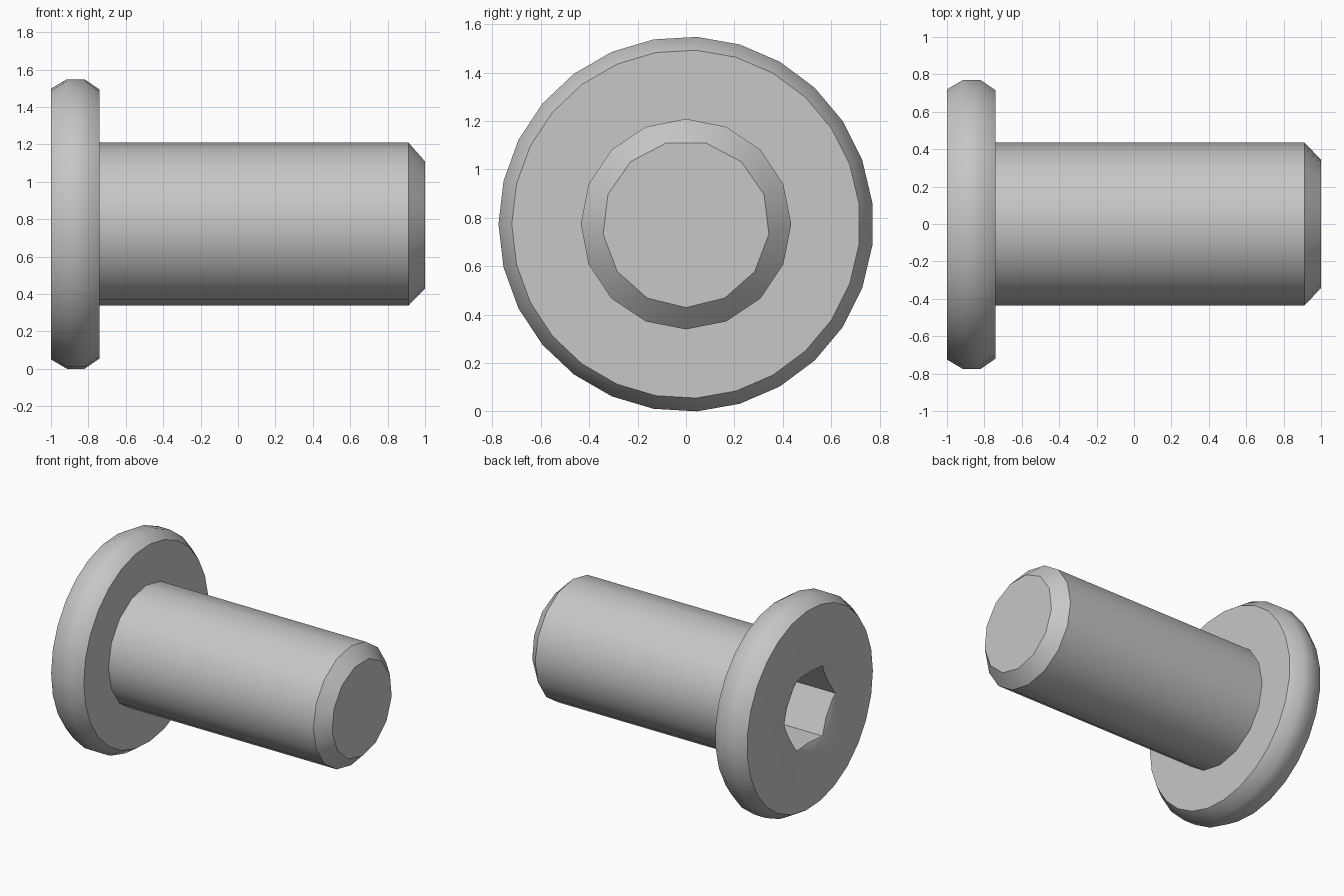
import bpy
import bmesh
from math import cos, sin, pi, radians

if "Cube" in bpy.data.objects:
    bpy.data.objects.remove(bpy.data.objects["Cube"], do_unlink=True)

AXIS_Z = 0.774

steel = bpy.data.materials.new("grey_steel")
steel.use_nodes = True
GREY = (0.57, 0.57, 0.57, 1.0)
steel.diffuse_color = GREY
steel.node_tree.nodes["Principled BSDF"].inputs["Base Color"].default_value = GREY


def turned_part(name, rings):
    """Convex solid around the x axis from rings of (x, radius, sides, start angle)."""
    bm = bmesh.new()
    for x, radius, sides, start in rings:
        for i in range(sides):
            a = start + 2 * pi * i / sides
            bm.verts.new((x, radius * cos(a), AXIS_Z + radius * sin(a)))
    bmesh.ops.convex_hull(bm, input=bm.verts[:])
    bmesh.ops.dissolve_limit(bm, angle_limit=radians(0.2),
                             verts=bm.verts[:], edges=bm.edges[:])
    bmesh.ops.recalc_face_normals(bm, faces=bm.faces[:])
    mesh = bpy.data.meshes.new(name)
    bm.to_mesh(mesh)
    bm.free()
    mesh.materials.append(steel)
    obj = bpy.data.objects.new(name, mesh)
    bpy.context.collection.objects.link(obj)
    return obj


def activate(obj):
    bpy.ops.object.select_all(action='DESELECT')
    obj.select_set(True)
    bpy.context.view_layer.objects.active = obj


def cut(obj, cutter):
    mod = obj.modifiers.new("cut", 'BOOLEAN')
    mod.operation = 'DIFFERENCE'
    mod.solver = 'EXACT'
    mod.object = cutter
    activate(obj)
    bpy.ops.object.modifier_apply(modifier=mod.name)


# Wide flat head with both rims chamfered
head = turned_part("head", [(x, r, 27, pi) for x, r in
                            ((-1, 0.725), (-0.915, 0.775), (-0.82, 0.775), (-0.74, 0.72))])

# Shank with a coarser chamfered tip
shank = turned_part("shank", [(-0.74, 0.435, 16, 0), (0.912, 0.435, 16, 0),
                              (1, 0.345, 13, -pi / 2)])

# Hexagonal key socket with a shallow countersink
socket = turned_part("socket_cutter", [(-1.1, 0.295, 6, 0), (-0.62, 0.295, 6, 0)])
countersink = turned_part("countersink_cutter", [(-1.01, 0.332, 13, -pi / 2),
                                                 (-0.98, 0.25, 13, -pi / 2)])
cut(head, socket)
cut(head, countersink)
cut(shank, socket)
for cutter in (socket, countersink):
    bpy.data.objects.remove(cutter, do_unlink=True)

# Smooth round sides, crisp rims
for part in (head, shank):
    activate(part)
    bpy.ops.object.shade_smooth_by_angle(angle=radians(38))
